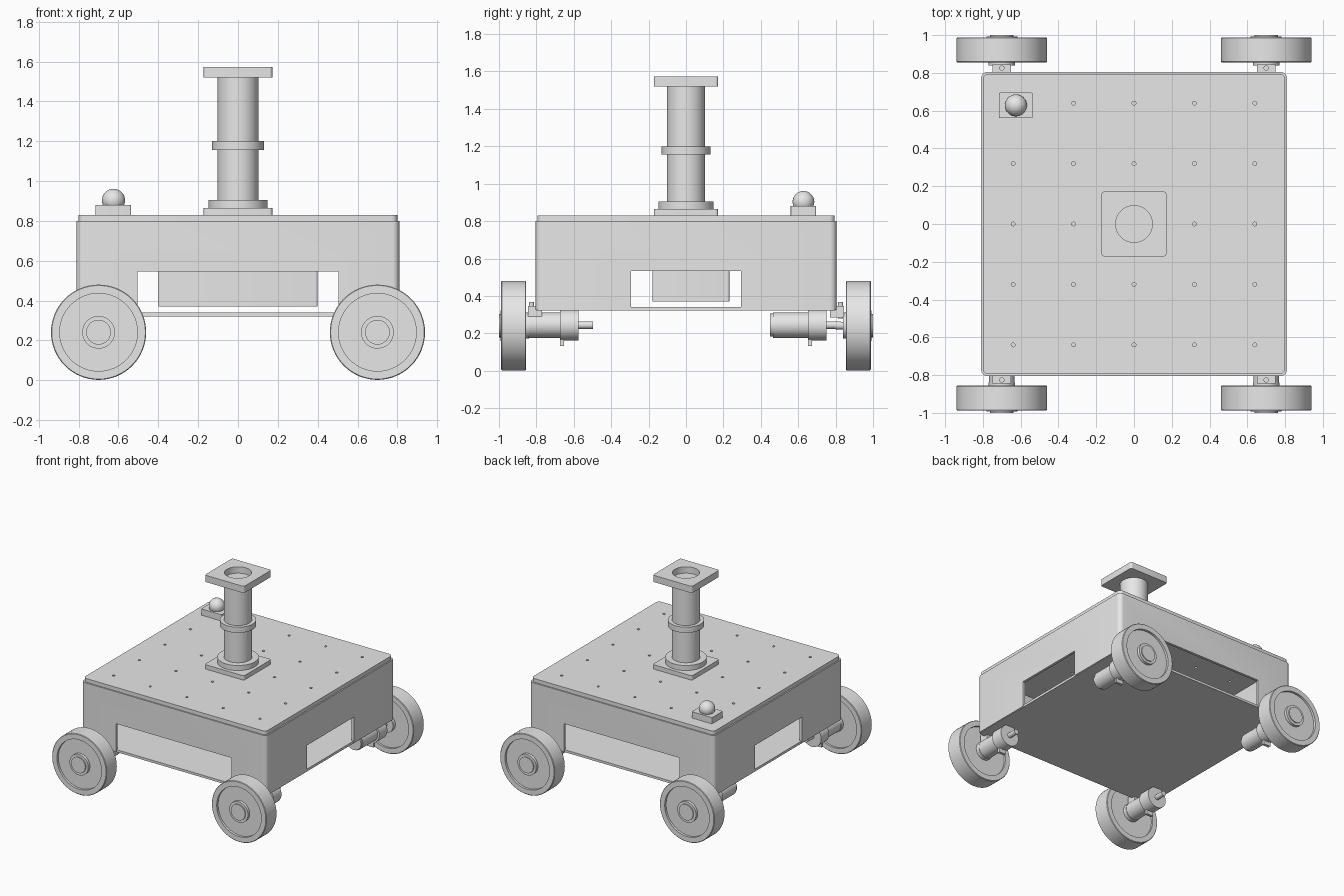
import bpy, bmesh, math
from mathutils import Matrix, Vector

if "Cube" in bpy.data.objects:
    bpy.data.objects.remove(bpy.data.objects["Cube"], do_unlink=True)

grey = bpy.data.materials.new("plain_grey")
grey.use_nodes = True
COLOUR = (0.8, 0.8, 0.8, 1)
grey.diffuse_color = COLOUR
for node in grey.node_tree.nodes:
    if node.type == 'BSDF_PRINCIPLED':
        node.inputs["Base Color"].default_value = COLOUR

parts = []


def finish(bm, name):
    bmesh.ops.recalc_face_normals(bm, faces=bm.faces)
    mesh = bpy.data.meshes.new(name)
    bm.to_mesh(mesh)
    bm.free()
    mesh.materials.append(grey)
    ob = bpy.data.objects.new(name, mesh)
    bpy.context.collection.objects.link(ob)
    parts.append(ob)
    return ob


def box(name, x, y, z, radius=0):
    """Box from (min, max) ranges, with optional rounded upright edges."""
    bm = bmesh.new()
    size = [r[1] - r[0] for r in (x, y, z)]
    mid = [(r[0] + r[1]) / 2 for r in (x, y, z)]
    bmesh.ops.create_cube(bm, size=1, matrix=Matrix.Translation(mid) @ Matrix.Diagonal((*size, 1)))
    if radius:
        upright = [e for e in bm.edges if abs(e.verts[0].co.z - e.verts[1].co.z) > size[2] / 2]
        bmesh.ops.bevel(bm, geom=upright, offset=radius, segments=6, profile=0.5, affect='EDGES')
    return finish(bm, name)


def lathe(name, profile, axis, centre=(0, 0, 0), steps=64):
    """Revolve (radius, position along axis) pairs about the Y or Z axis."""
    bm = bmesh.new()
    point = (lambda r, t: (r, t, 0)) if axis == 'Y' else (lambda r, t: (r, 0, t))
    verts = [bm.verts.new(point(r, t)) for r, t in profile]
    edges = [bm.edges.new(pair) for pair in zip(verts, verts[1:])]
    bmesh.ops.spin(bm, geom=verts + edges, cent=(0, 0, 0),
                   axis=(0, 1, 0) if axis == 'Y' else (0, 0, 1),
                   angle=math.tau, steps=steps, use_merge=True)
    bmesh.ops.remove_doubles(bm, verts=bm.verts, dist=0.0002)
    bmesh.ops.translate(bm, verts=bm.verts, vec=Vector(centre))
    return finish(bm, name)


def cylinder(name, radius, t0, t1, axis, centre=(0, 0, 0), steps=48):
    return lathe(name, [(0, t0), (radius, t0), (radius, t1), (0, t1)], axis, centre, steps)


def cut(target, cutter):
    """Subtract the cutter and throw it away."""
    cutter.hide_render = True
    mod = target.modifiers.new("cut", 'BOOLEAN')
    mod.operation, mod.solver, mod.object = 'DIFFERENCE', 'EXACT', cutter
    bpy.context.view_layer.objects.active = target
    bpy.ops.object.modifier_apply(modifier=mod.name)
    parts.remove(cutter)
    bpy.data.objects.remove(cutter, do_unlink=True)


def sym(half):
    return (-half, half)


# Hollow chassis with a window in every side
shell = box("chassis_shell", sym(0.81), sym(0.805), (0.325, 0.80), 0.035)
cut(shell, box("cavity", sym(0.79), sym(0.785), (0.2, 0.9), 0.02))
cut(shell, box("front_back_window", sym(0.505), sym(1), (0.2, 0.547)))
cut(shell, box("side_window", sym(1), sym(0.294), (0.2, 0.532)))
box("floor_plate", sym(0.805), sym(0.80), (0.321, 0.34), 0.03)
box("battery_box", sym(0.40), (-0.18, 0.232), (0.37, 0.62), 0.012)

# Deck with a grid of through holes
deck = box("deck_plate", sym(0.80), sym(0.795), (0.798, 0.83), 0.03)
bm = bmesh.new()
for i in range(-2, 3):
    for j in range(-2, 3):
        if (i, j) not in ((0, 0), (-2, 2)):
            bmesh.ops.create_cone(bm, cap_ends=True, segments=16, radius1=0.01, radius2=0.01, depth=0.2,
                                  matrix=Matrix.Translation((i * 0.32, j * 0.32, 0.81)))
cut(deck, finish(bm, "hole_cutter"))
cylinder("deck_centre_hole_disc", 0.01, 0.825, 0.832, 'Z')

# Mast
box("mast_base_plate", sym(0.172), sym(0.172), (0.83, 0.865), 0.015)
cylinder("mast_base_flange", 0.148, 0.865, 0.905, 'Z')
cylinder("mast_tube", 0.102, 0.905, 1.522, 'Z')
cylinder("mast_collar", 0.13, 1.155, 1.20, 'Z')
head = box("mast_head_plate", sym(0.172), sym(0.172), (1.52, 1.573), 0.015)
cut(head, cylinder("head_hole", 0.097, 1.4, 1.7, 'Z'))

# Domed sensor on the back corner
box("sensor_base", (-0.715, -0.537), (0.56, 0.695), (0.83, 0.88), 0.006)
arc = [math.pi * k / 24 for k in range(25)]
lathe("sensor_ball", [(0.058 * math.sin(a), -0.058 * math.cos(a)) for a in arc],
      'Z', (-0.625, 0.628, 0.903), 48)

# Wheel profile: tyre, recessed disc and stepped hub
WHEEL = [(0, 0.87), (0.195, 0.87), (0.195, 0.855), (0.235, 0.855), (0.239, 0.859),
         (0.239, 0.984), (0.235, 0.988), (0.195, 0.988), (0.195, 0.97), (0.082, 0.97),
         (0.082, 0.992), (0.062, 0.992), (0.062, 1.0), (0, 1.0)]
# Motor profile: end cap, can, gearbox and shaft
MOTOR = [(0, 0.45), (0.062, 0.45), (0.062, 0.466), (0.068, 0.466), (0.068, 0.652),
         (0.083, 0.652), (0.083, 0.752), (0.02, 0.752), (0.02, 0.829), (0, 0.829)]
AXLE_Z = 0.241

for side, x in (("right", -0.70), ("left", 0.70)):
    for end, s in (("front", -1), ("back", 1)):
        tag = f"{end}_{side}_"
        centre = (x, 0, AXLE_Z)
        across = (x - 0.05, x + 0.05)

        def along(a, b):
            return tuple(sorted((s * a, s * b)))

        lathe(tag + "wheel", [(r, s * t) for r, t in WHEEL], 'Y', centre)
        cylinder(tag + "wheel_boss", 0.07, *along(0.84, 0.875), 'Y', centre)
        box(tag + "bracket", across, along(0.77, 0.845), (0.285, 0.345))
        cylinder(tag + "bracket_bolt", 0.014, 0.28, 0.368, 'Z', (x, s * 0.826, 0), 24)
        # Both motors point the same way along the chassis
        shift = 0 if s > 0 else -1.326
        lathe(tag + "motor", MOTOR, 'Y', (x, shift, AXLE_Z + 0.003), 48)
        box(tag + "motor_tab", (x - 0.03, x + 0.03), (0.652 + shift, 0.674 + shift), (0.132, 0.2))
        if s > 0:
            cylinder(tag + "axle", 0.02, 0.8, 0.88, 'Y', centre, 32)

bpy.ops.object.select_all(action='DESELECT')
for ob in parts:
    ob.select_set(True)
bpy.context.view_layer.objects.active = parts[0]
bpy.ops.object.shade_smooth_by_angle(angle=math.radians(30))
